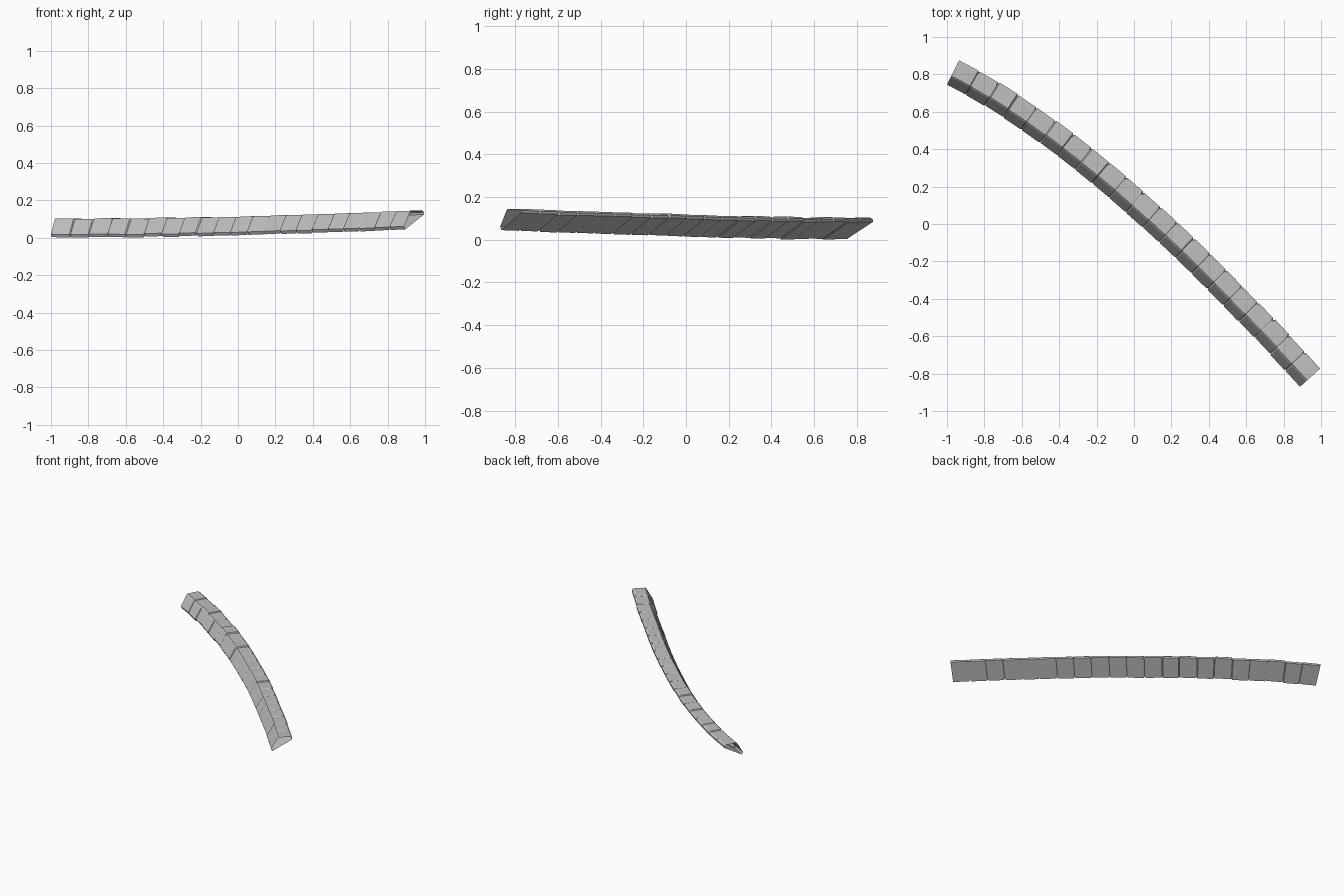
import bpy, bmesh, random
from mathutils import Vector

random.seed(4)
if "Cube" in bpy.data.objects:
    bpy.data.objects.remove(bpy.data.objects["Cube"])

# Stone material
stone = bpy.data.materials.new("grey_stone")
stone.use_nodes = True
colour = (0.52, 0.52, 0.52, 1)
stone.diffuse_color = colour
bsdf = stone.node_tree.nodes["Principled BSDF"]
bsdf.inputs["Base Color"].default_value = colour
bsdf.inputs["Roughness"].default_value = 0.9

BLOCKS = 21
BEVEL = 0.0025      # chamfer length along the rail, as a fraction of it
# Wedge cross-section: (sideways from the back edge, height)
PROFILE = [(-0.137, 0.0), (-0.145, 0.016), (-0.101, 0.092), (-0.093, 0.1),
           (-0.012, 0.1), (0.0, 0.092), (0.0, 0.08)]
CENTRE = Vector((-0.075, 0.065))
# Curved rail followed by the upper back edge
A, B, C = Vector((-0.935, 0.875)), Vector((-0.133, 0.469)), Vector((0.995, -0.773))


def rail(t):
    """Point on the rail, its sideways direction, and the ground rise."""
    p = A * (1 - t) ** 2 + B * 2 * t * (1 - t) + C * t * t
    d = ((B - A) * (1 - t) + (C - B) * t).normalized()
    return p, Vector((-d.y, d.x)), 0.005 - 0.01 * t + 0.052 * t * t


def rail_parameters(count):
    """Parameters that split the rail into equal lengths."""
    n = 1000
    lengths = [0.0]
    for i in range(n):
        lengths.append(lengths[-1] + (rail((i + 1) / n)[0] - rail(i / n)[0]).length)
    return [next(i for i, s in enumerate(lengths) if s >= lengths[-1] * k / count - 1e-9) / n
            for k in range(count + 1)]


def ring(bm, t, scale=1.0, shift=(0, 0)):
    p, side, rise = rail(t)
    verts = []
    for s, z in PROFILE:
        q = CENTRE + (Vector((s, z)) - CENTRE) * scale + Vector(shift)
        xy = p + side * q.x
        verts.append(bm.verts.new((xy.x, xy.y, q.y + rise)))
    return verts


# Row of chamfered blocks, with a narrow groove at each joint and open ends
bm = bmesh.new()
cuts = rail_parameters(BLOCKS)
rings = []
for i in range(BLOCKS):
    t0, t1 = cuts[i], cuts[i + 1]
    edge = i in (0, BLOCKS - 1)
    j = 0 if edge else 0.0022
    shift = (random.uniform(-j, j), random.uniform(-j, j))
    tilt = (shift[0], shift[1] + random.uniform(-j, j))
    if i > 0:
        rings.append(ring(bm, t0, 0.9))
    rings.append(ring(bm, t0 + (BEVEL if i > 0 else 0), 1, shift))
    rings.append(ring(bm, t1 - (BEVEL if i < BLOCKS - 1 else 0), 1, tilt))

n = len(PROFILE)
for a, b in zip(rings, rings[1:]):
    for k in range(n):
        m = (k + 1) % n
        bm.faces.new((a[k], a[m], b[m], b[k]))
bmesh.ops.recalc_face_normals(bm, faces=bm.faces)

# Rest the lowest point on the ground
low = min(v.co.z for v in bm.verts)
bmesh.ops.translate(bm, verts=bm.verts, vec=(0, 0, -low))

mesh = bpy.data.meshes.new("kerb_stones")
bm.to_mesh(mesh)
bm.free()
mesh.materials.append(stone)
kerb = bpy.data.objects.new("kerb_stones", mesh)
bpy.context.collection.objects.link(kerb)
